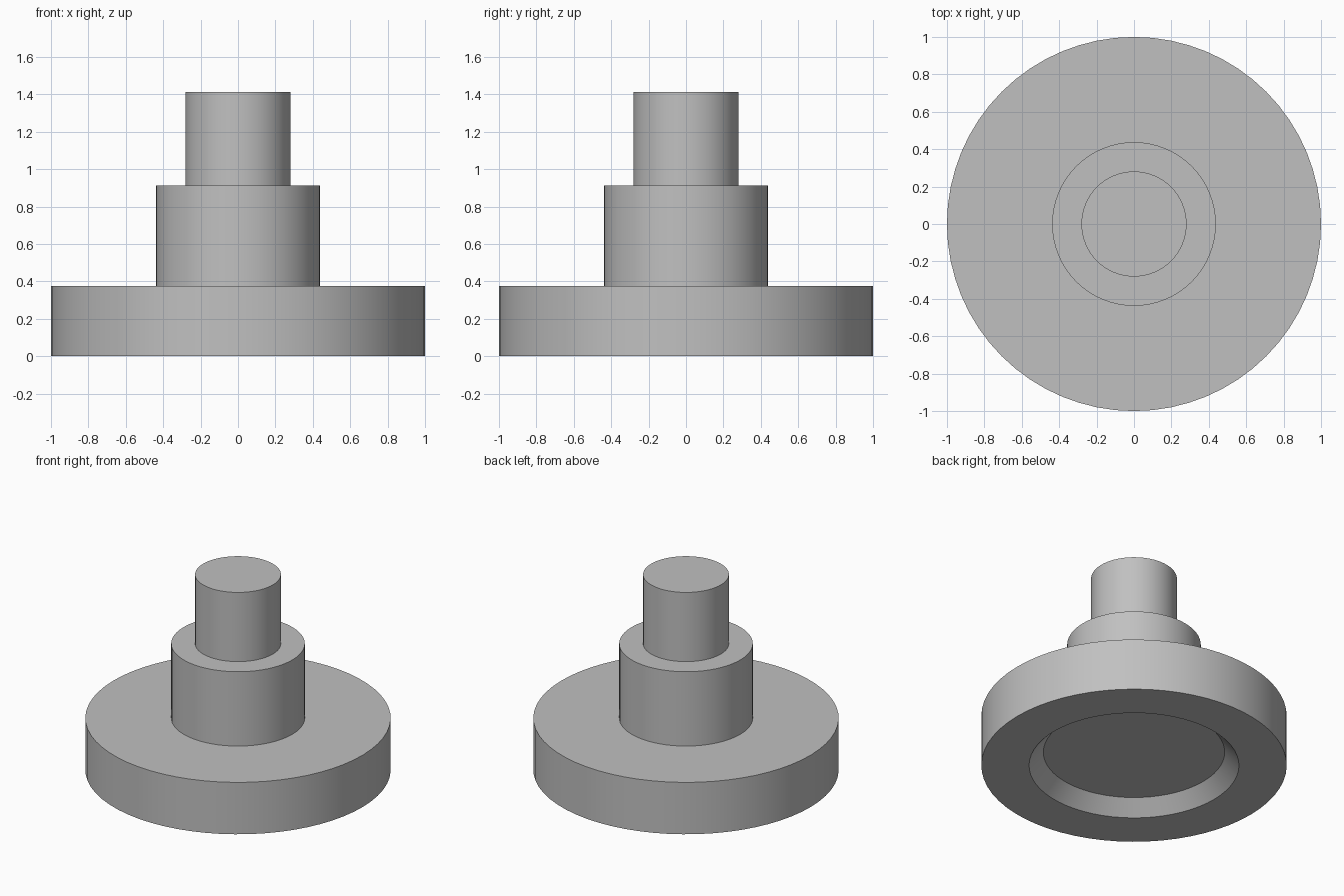
import bpy
import bmesh
import math

cube = bpy.data.objects.get("Cube")
if cube:
    bpy.data.objects.remove(cube, do_unlink=True)

SIDES = 64

grey = bpy.data.materials.new("plain_grey")
grey.use_nodes = True
colour = (0.53, 0.53, 0.53, 1)
grey.diffuse_color = colour
grey.node_tree.nodes["Principled BSDF"].inputs["Base Color"].default_value = colour


def lathe(name, profile):
    """Spin a radius/height profile that starts and ends on the axis."""
    bm = bmesh.new()
    verts = [bm.verts.new((r, 0, z)) for r, z in profile]
    edges = [bm.edges.new(pair) for pair in zip(verts, verts[1:])]
    bmesh.ops.spin(bm, geom=verts + edges, cent=(0, 0, 0), axis=(0, 0, 1),
                   angle=math.tau, steps=SIDES, use_duplicate=False)
    bmesh.ops.remove_doubles(bm, verts=bm.verts, dist=0.0005)
    # Merge the flat end caps into single faces
    bmesh.ops.dissolve_verts(
        bm, verts=[v for v in bm.verts if math.hypot(v.co.x, v.co.y) < 0.001])
    bmesh.ops.recalc_face_normals(bm, faces=bm.faces)
    mesh = bpy.data.meshes.new(name)
    bm.to_mesh(mesh)
    bm.free()
    mesh.materials.append(grey)
    obj = bpy.data.objects.new(name, mesh)
    bpy.context.collection.objects.link(obj)
    bpy.ops.object.select_all(action="DESELECT")
    obj.select_set(True)
    bpy.context.view_layer.objects.active = obj
    bpy.ops.object.shade_smooth_by_angle(angle=math.radians(30))
    return obj


# Tapered recess underneath, wide flange, middle step, upper pin
lathe("flanged_stepped_pin", [
    (0, 0.1), (0.594, 0.1), (0.6875, 0),
    (1, 0), (1, 0.375),
    (0.4375, 0.375), (0.4375, 0.9125),
    (0.281, 0.9125), (0.281, 1.4125), (0, 1.4125),
])
